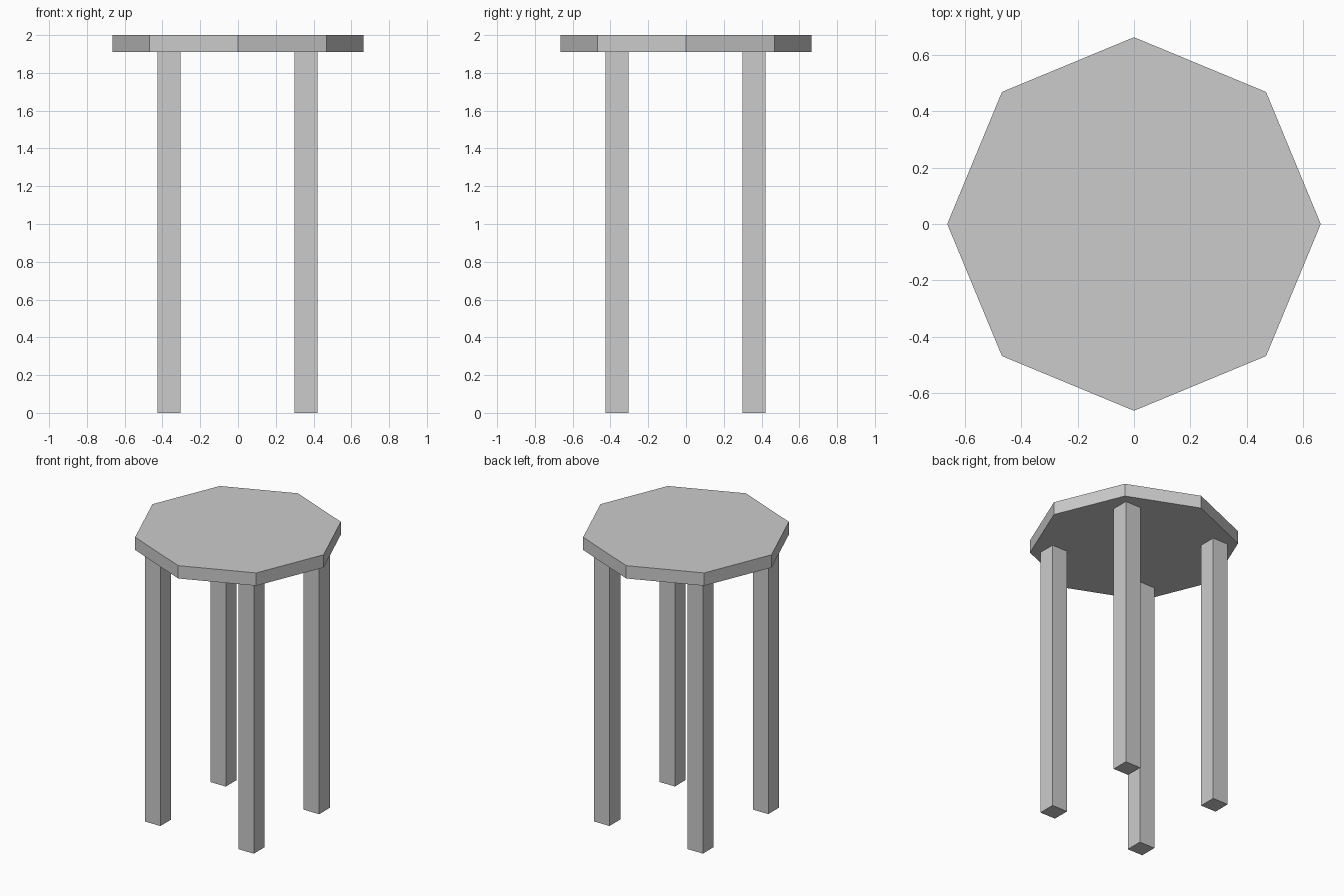
import bpy
from math import radians

if "Cube" in bpy.data.objects:
    bpy.data.objects.remove(bpy.data.objects["Cube"])

HEIGHT = 2.0
SEAT_THICKNESS = 0.09
SEAT_RADIUS = 0.664
LEG_WIDTH = 0.12
LEG_NEG, LEG_POS = -0.365, 0.36
LEG_HEIGHT = HEIGHT - SEAT_THICKNESS

# Octagonal seat with corners on the x and y axes
bpy.ops.mesh.primitive_cylinder_add(
    vertices=8, radius=SEAT_RADIUS, depth=SEAT_THICKNESS,
    location=(0, 0, HEIGHT - SEAT_THICKNESS / 2))
bpy.context.object.name = "seat"


# Square leg standing on the floor and meeting the seat underside
def add_leg(name, x, y):
    bpy.ops.mesh.primitive_cube_add(size=1, location=(x, y, LEG_HEIGHT / 2))
    leg = bpy.context.object
    leg.name = name
    leg.scale = (LEG_WIDTH, LEG_WIDTH, LEG_HEIGHT)
    bpy.ops.object.transform_apply(location=False, rotation=False, scale=True)


# Four legs
for depth_name, y in (("front", LEG_NEG), ("back", LEG_POS)):
    for side_name, x in (("left", LEG_NEG), ("right", LEG_POS)):
        add_leg(f"{depth_name}_{side_name}_leg", x, y)
